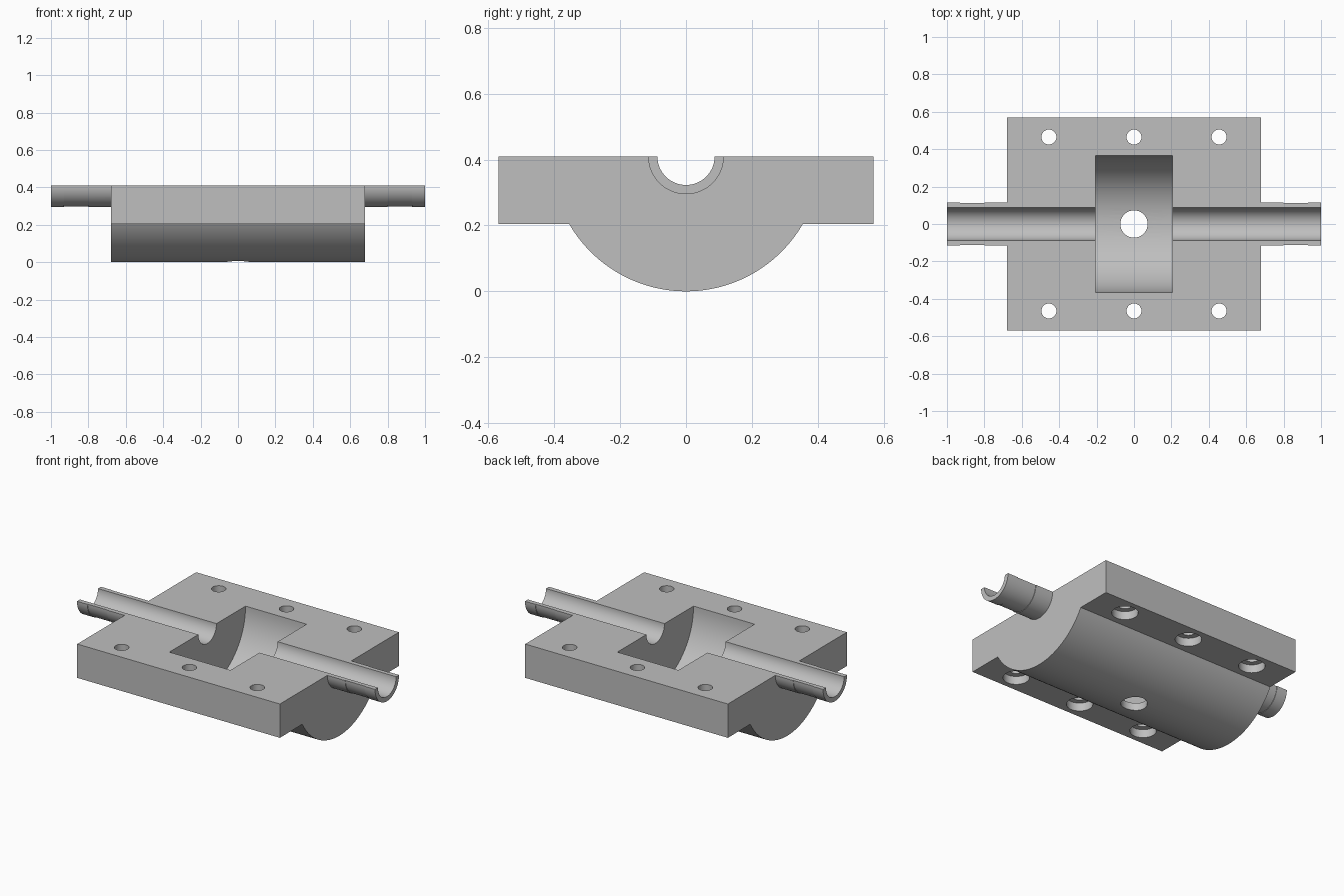
import bpy, bmesh, math
from mathutils import Matrix, Vector

cube = bpy.data.objects.get("Cube")
if cube:
    bpy.data.objects.remove(cube, do_unlink=True)

TOP = 0.41       # parting plane, also the axis of every horizontal bore
LEDGE = 0.205    # underside of the flanges
HALF_X, HALF_Y = 0.68, 0.57

grey = bpy.data.materials.new("Plain grey")
grey.use_nodes = True
colour = (0.52, 0.52, 0.52, 1)
grey.diffuse_color = colour
grey.node_tree.nodes["Principled BSDF"].inputs["Base Color"].default_value = colour


def finish(name, bm):
    bmesh.ops.recalc_face_normals(bm, faces=bm.faces)
    mesh = bpy.data.meshes.new(name)
    bm.to_mesh(mesh)
    bm.free()
    mesh.materials.append(grey)
    obj = bpy.data.objects.new(name, mesh)
    bpy.context.collection.objects.link(obj)
    return obj


def cylinder(name, radius, length, centre, axis="Z", segments=64):
    bm = bmesh.new()
    turn = Matrix.Rotation(math.pi / 2, 4, "Y") if axis == "X" else Matrix()
    bmesh.ops.create_cone(bm, cap_ends=True, segments=segments, radius1=radius,
                          radius2=radius, depth=length,
                          matrix=Matrix.Translation(centre) @ turn)
    return finish(name, bm)


def combine(target, other, operation):
    mod = target.modifiers.new(operation, "BOOLEAN")
    mod.operation, mod.solver, mod.object = operation, "EXACT", other
    bpy.context.view_layer.objects.active = target
    bpy.ops.object.modifier_apply(modifier=mod.name)
    bpy.data.objects.remove(other, do_unlink=True)


def extrude_x(name, points, x0, x1):
    bm = bmesh.new()
    face = bm.faces.new([bm.verts.new((x0, y, z)) for y, z in points])
    moved = bmesh.ops.extrude_face_region(bm, geom=[face])["geom"]
    verts = [v for v in moved if isinstance(v, bmesh.types.BMVert)]
    bmesh.ops.translate(bm, vec=(x1 - x0, 0, 0), verts=verts)
    return finish(name, bm)


def spout(name, side):
    # Turned pipe stub with a shallow relief near the free end
    profile = [(0.5, 0.115), (0.80, 0.115), (0.80, 0.112),
               (0.93, 0.112), (0.93, 0.115), (1.0, 0.115)]
    bm = bmesh.new()
    rings = []
    for x, r in profile:
        angles = [math.tau * i / 64 for i in range(64)]
        rings.append([bm.verts.new((side * x, r * math.cos(a), TOP + r * math.sin(a)))
                      for a in angles])
    for a, b in zip(rings, rings[1:]):
        for i in range(64):
            j = (i + 1) % 64
            bm.faces.new((a[i], a[j], b[j], b[i]))
    bm.faces.new(rings[0])
    bm.faces.new(rings[-1])
    return finish(name, bm)


# Flanged block with a rounded belly, left tall so the top can be sliced flat
half_angle = math.acos(LEDGE / TOP)
belly = []
for i in range(49):
    a = -half_angle + 2 * half_angle * i / 48
    belly.append((TOP * math.sin(a), TOP - TOP * math.cos(a)))
profile = [(-HALF_Y, 0.7), (-HALF_Y, LEDGE)] + belly + [(HALF_Y, LEDGE), (HALF_Y, 0.7)]
body = extrude_x("housing_half", profile, -HALF_X, HALF_X)

# Pipe stubs on both ends
for side in (-1, 1):
    combine(body, spout("pipe_stub", side), "UNION")

# Slice everything at the parting plane
slab = [(-1, TOP), (1, TOP), (1, 1), (-1, 1)]
combine(body, extrude_x("top_slice", slab, -1.5, 1.5), "DIFFERENCE")

# Central chamber, shaft channel and drain
combine(body, cylinder("chamber", 0.365, 0.41, (0, 0, TOP), "X", 96), "DIFFERENCE")
combine(body, cylinder("channel", 0.087, 2.4, (0, 0, TOP), "X"), "DIFFERENCE")
combine(body, cylinder("drain", 0.073, 0.3, (0, 0, 0)), "DIFFERENCE")

# Bolt holes, counterbored from below
for x in (-0.455, 0, 0.455):
    for y in (-0.465, 0.465):
        combine(body, cylinder("bolt_hole", 0.04, 0.8, (x, y, 0.3), segments=32), "DIFFERENCE")
        combine(body, cylinder("counterbore", 0.073, 0.1, (x, y, LEDGE), segments=48), "DIFFERENCE")

bpy.ops.object.select_all(action="DESELECT")
body.select_set(True)
bpy.context.view_layer.objects.active = body
bpy.ops.object.shade_smooth_by_angle(angle=math.radians(30))
